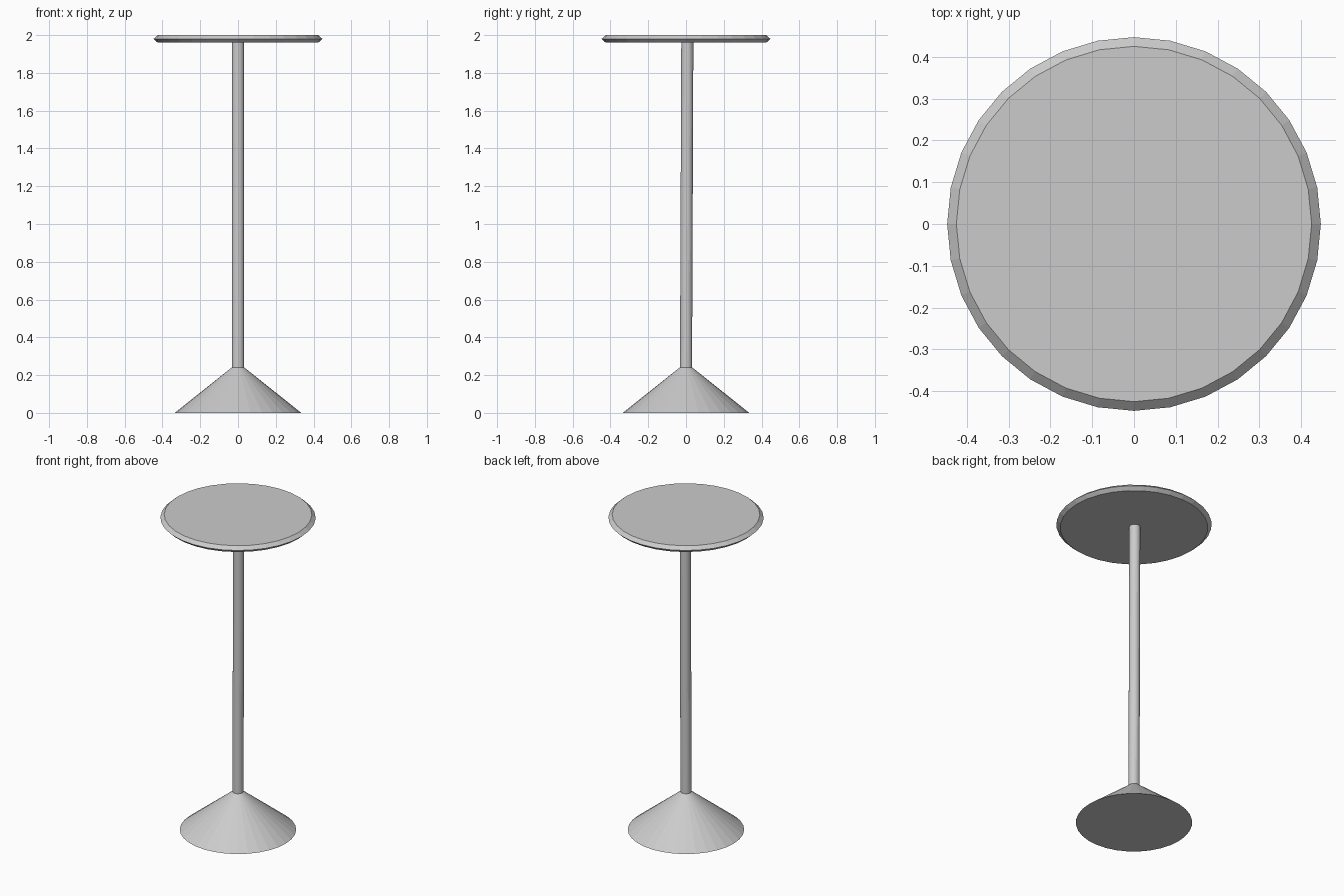
import bpy, math

if "Cube" in bpy.data.objects:
    bpy.data.objects.remove(bpy.data.objects["Cube"])

SIDES = 32


def lathe(name, profile):
    """Capped flat-faced solid from (radius, z, y offset) rings, bottom to top."""
    verts, faces = [], []
    for r, z, y in profile:
        for i in range(SIDES):
            a = 2 * math.pi * i / SIDES
            verts.append((r * math.cos(a), y + r * math.sin(a), z))
    for k in range(len(profile) - 1):
        for i in range(SIDES):
            j = (i + 1) % SIDES
            b, t = k * SIDES, (k + 1) * SIDES
            faces.append((b + i, b + j, t + j, t + i))
    faces.append(tuple(reversed(range(SIDES))))
    faces.append(tuple(range(len(verts) - SIDES, len(verts))))
    mesh = bpy.data.meshes.new(name)
    mesh.from_pydata(verts, [], faces)
    obj = bpy.data.objects.new(name, mesh)
    bpy.context.collection.objects.link(obj)
    return obj


# Conical foot
lathe("base", [(0.335, 0, 0), (0.03, 0.243, 0)])

# Slender column, leaning very slightly towards the back
lathe("pole", [(0.032, 0.238, 0), (0.032, 1.965, 0.007)])

# Round top with a pointed rim
lathe("table_top", [(0.425, 1.96, 0), (0.447, 1.98, 0), (0.425, 2.0, 0)])
